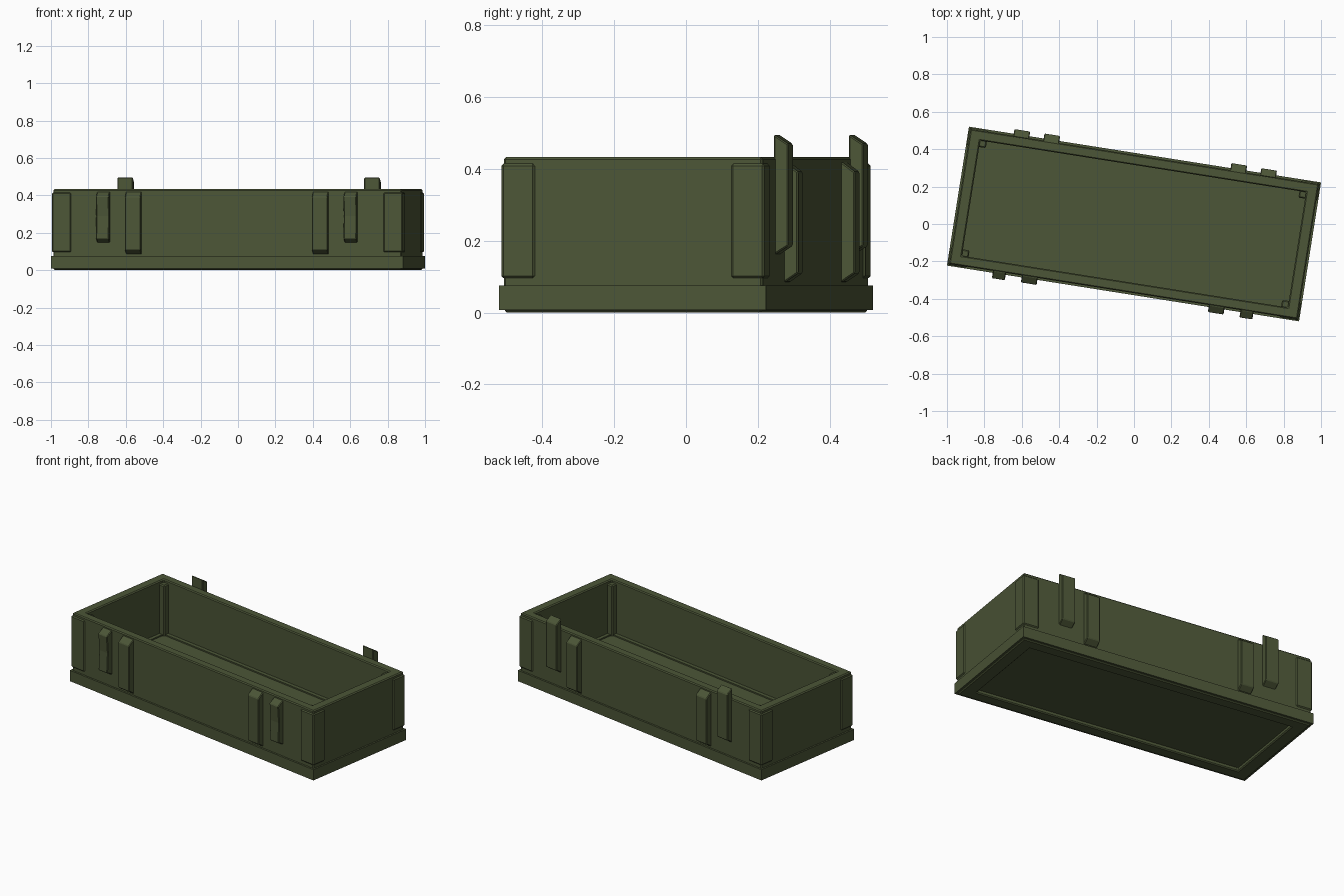
import bpy, bmesh
from math import radians
from mathutils import Matrix

if "Cube" in bpy.data.objects:
    bpy.data.objects.remove(bpy.data.objects["Cube"])

TURN = Matrix.Rotation(radians(-9), 4, 'Z')
olive = bpy.data.materials.new("olive_paint")
olive.diffuse_color = (0.072, 0.092, 0.038, 1)
olive.use_nodes = True
olive.node_tree.nodes["Principled BSDF"].inputs["Base Color"].default_value = olive.diffuse_color


def finish(name, bm, bevel):
    bmesh.ops.recalc_face_normals(bm, faces=bm.faces)
    bm.transform(TURN)
    me = bpy.data.meshes.new(name)
    bm.to_mesh(me)
    bm.free()
    me.materials.append(olive)
    ob = bpy.data.objects.new(name, me)
    bpy.context.collection.objects.link(ob)
    if bevel:
        m = ob.modifiers.new("bevel", 'BEVEL')
        m.width = bevel
        m.segments = 1
    return ob


def box(name, x0, x1, y0, y1, z0, z1, bevel=0.0):
    bm = bmesh.new()
    bmesh.ops.create_cube(bm, size=1)
    size = Matrix.Diagonal((abs(x1 - x0), abs(y1 - y0), z1 - z0, 1))
    bm.transform(Matrix.Translation(((x0 + x1) / 2, (y0 + y1) / 2, (z0 + z1) / 2)) @ size)
    return finish(name, bm, bevel)


def frame(name, outer, inner, z0, z1, bevel=0.0):
    """Rectangular ring from outer and inner half sizes."""
    bm = bmesh.new()
    corners = [(-1, -1), (1, -1), (1, 1), (-1, 1)]
    loops = [[bm.verts.new((sx * h[0], sy * h[1], z)) for sx, sy in corners]
             for h, z in ((outer, z0), (outer, z1), (inner, z1), (inner, z0))]
    for k in range(4):
        a, b = loops[k], loops[(k + 1) % 4]
        for i in range(4):
            j = (i + 1) % 4
            bm.faces.new((a[i], a[j], b[j], b[i]))
    return finish(name, bm, bevel)


def clip(name, x, width, side, profile):
    """Extrude a (depth, z) profile along the long side wall."""
    bm = bmesh.new()
    ends = [[bm.verts.new((x + s * width / 2, side * d, z)) for d, z in profile]
            for s in (-1, 1)]
    n = len(profile)
    bm.faces.new(ends[0])
    bm.faces.new(ends[1])
    for i in range(n):
        j = (i + 1) % n
        bm.faces.new((ends[0][i], ends[0][j], ends[1][j], ends[1][i]))
    return finish(name, bm, 0.004)


# Open tray body: walls, bottom sill, outer skirt, inner ledge and recessed floor
frame("walls", (0.943, 0.365), (0.882, 0.312), 0.05, 0.433, 0.006)
frame("bottom_sill", (0.941, 0.363), (0.858, 0.290), 0.0, 0.085, 0.006)
frame("skirt", (0.953, 0.376), (0.93, 0.35), 0.008, 0.075)
frame("floor_ledge", (0.9, 0.33), (0.86, 0.289), 0.07, 0.108)
box("floor", -0.88, 0.88, -0.31, 0.31, 0.022, 0.1)

# Corner posts, proud of the walls inside and out
for sx in (-1, 1):
    for sy in (-1, 1):
        box("corner_post", sx * 0.846, sx * 0.949, sy * 0.277, sy * 0.371,
            0.096, 0.415, 0.006)

# Long-side clips
inner_clip = [(0.355, 0.085), (0.366, 0.085), (0.403, 0.11), (0.403, 0.392),
              (0.366, 0.42), (0.355, 0.42)]
tall_clip = [(0.36, 0.16), (0.401, 0.186), (0.401, 0.47), (0.36, 0.497)]
waisted_clip = [(0.355, 0.148), (0.366, 0.148), (0.403, 0.168), (0.397, 0.29),
                (0.405, 0.395), (0.366, 0.42), (0.355, 0.42)]
for sx in (-1, 1):
    for sy in (-1, 1):
        clip("inner_clip", sx * 0.506, 0.085, sy, inner_clip)
    clip("tall_back_clip", sx * 0.668, 0.085, 1, tall_clip)
    clip("front_catch", sx * 0.67, 0.07, -1, waisted_clip)
